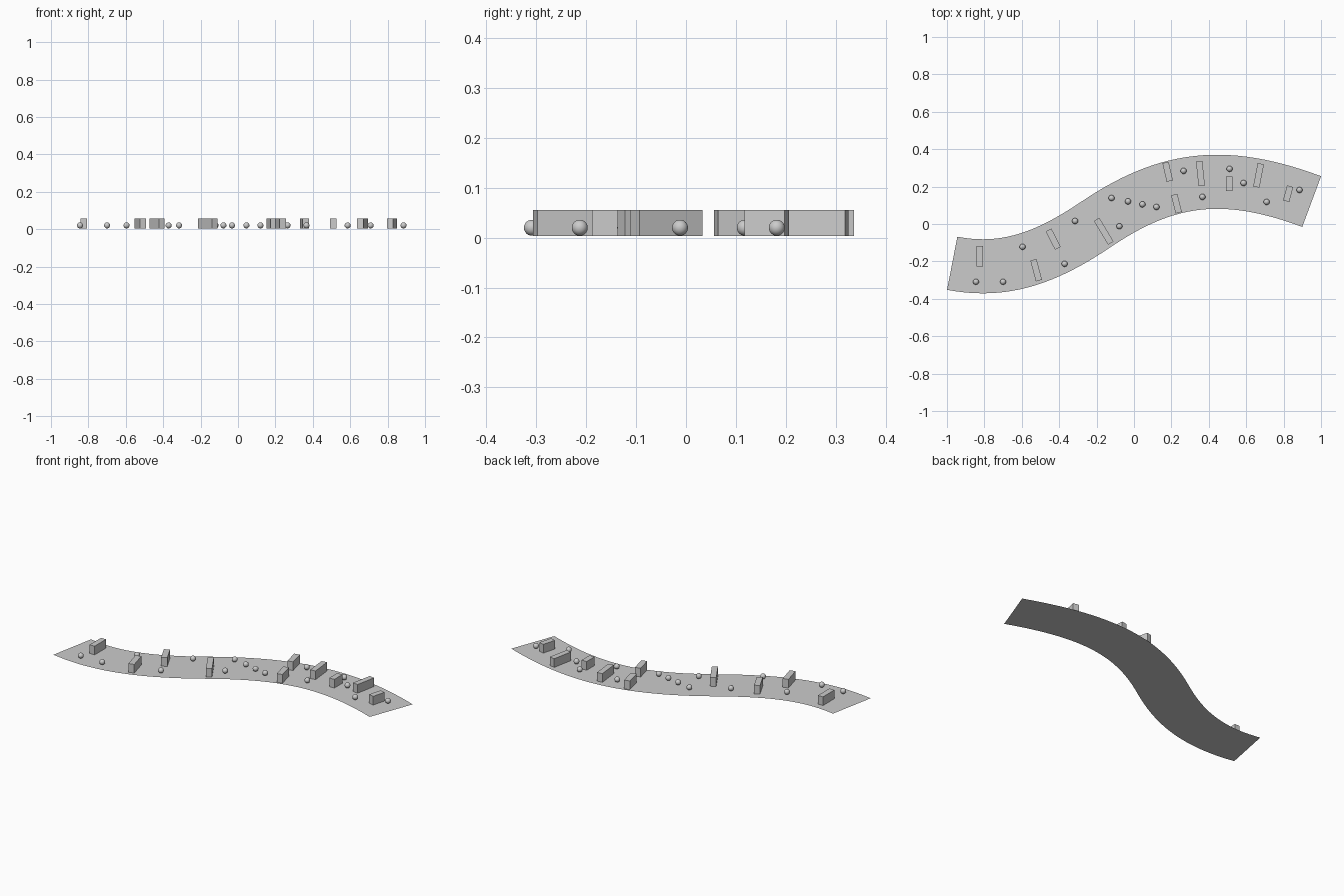
import bpy, bmesh, math
from mathutils import Vector, geometry

if "Cube" in bpy.data.objects:
    bpy.data.objects.remove(bpy.data.objects["Cube"])

HALF_WIDTH = 0.1445


def finish(bm, name):
    mesh = bpy.data.meshes.new(name)
    bm.to_mesh(mesh)
    bm.free()
    obj = bpy.data.objects.new(name, mesh)
    bpy.context.collection.objects.link(obj)
    return obj


# Winding flat track: a ribbon swept along two joined Bezier arcs
start, middle, end = Vector((-0.972, -0.21)), Vector((-0.2, 0.0)), Vector((0.95, 0.12))
t_start = Vector((0.98, -0.19)).normalized()
t_mid = Vector((0.83, 0.56)).normalized()
t_end = Vector((0.94, -0.35)).normalized()
first = geometry.interpolate_bezier(start, start + 0.3 * t_start,
                                    middle - 0.3 * t_mid, middle, 21)
second = geometry.interpolate_bezier(middle, middle + 0.45 * t_mid,
                                     end - 0.5 * t_end, end, 29)
path = [Vector(p[:2]) for p in first + second[1:]]

bm = bmesh.new()
previous = None
for i, p in enumerate(path):
    if i == 0:
        t = t_start
    elif i == len(path) - 1:
        t = t_end
    else:
        t = (path[i + 1] - path[i - 1]).normalized()
    side = Vector((-t.y, t.x)) * HALF_WIDTH
    a, b = p + side, p - side
    pair = (bm.verts.new((a.x, a.y, 0)), bm.verts.new((b.x, b.y, 0)))
    if previous:
        bm.faces.new((previous[0], previous[1], pair[1], pair[0]))
    previous = pair
finish(bm, "track")

# Barrier blocks across the track: x, y, length, turn in degrees
barriers = [
    (-0.825, -0.173, 0.110, 0), (-0.523, -0.247, 0.115, 15),
    (-0.432, -0.081, 0.109, 27), (-0.162, -0.039, 0.148, 31),
    (0.180, 0.279, 0.102, 13), (0.355, 0.270, 0.130, 6),
    (0.227, 0.109, 0.100, 14), (0.510, 0.215, 0.077, 0),
    (0.666, 0.260, 0.127, -11), (0.824, 0.162, 0.083, -15),
]
for i, (x, y, length, turn) in enumerate(barriers):
    bm = bmesh.new()
    bmesh.ops.create_cube(bm, size=1)
    bmesh.ops.scale(bm, vec=(0.034, length, 0.053), verts=bm.verts)
    block = finish(bm, f"barrier_{i + 1}")
    block.location = (x, y, 0.0295)
    block.rotation_euler.z = math.radians(turn)

# Small balls scattered on the track
balls = [
    (-0.845, -0.309), (-0.700, -0.309), (-0.596, -0.122), (-0.371, -0.213),
    (-0.315, 0.016), (-0.120, 0.139), (-0.032, 0.121), (0.045, 0.105),
    (0.120, 0.091), (-0.078, -0.012), (0.265, 0.284), (0.366, 0.145),
    (0.511, 0.295), (0.586, 0.219), (0.709, 0.118), (0.885, 0.182),
]
for i, (x, y) in enumerate(balls):
    bm = bmesh.new()
    bmesh.ops.create_uvsphere(bm, u_segments=24, v_segments=12, radius=0.016)
    for f in bm.faces:
        f.smooth = True
    finish(bm, f"ball_{i + 1}").location = (x, y, 0.02)
